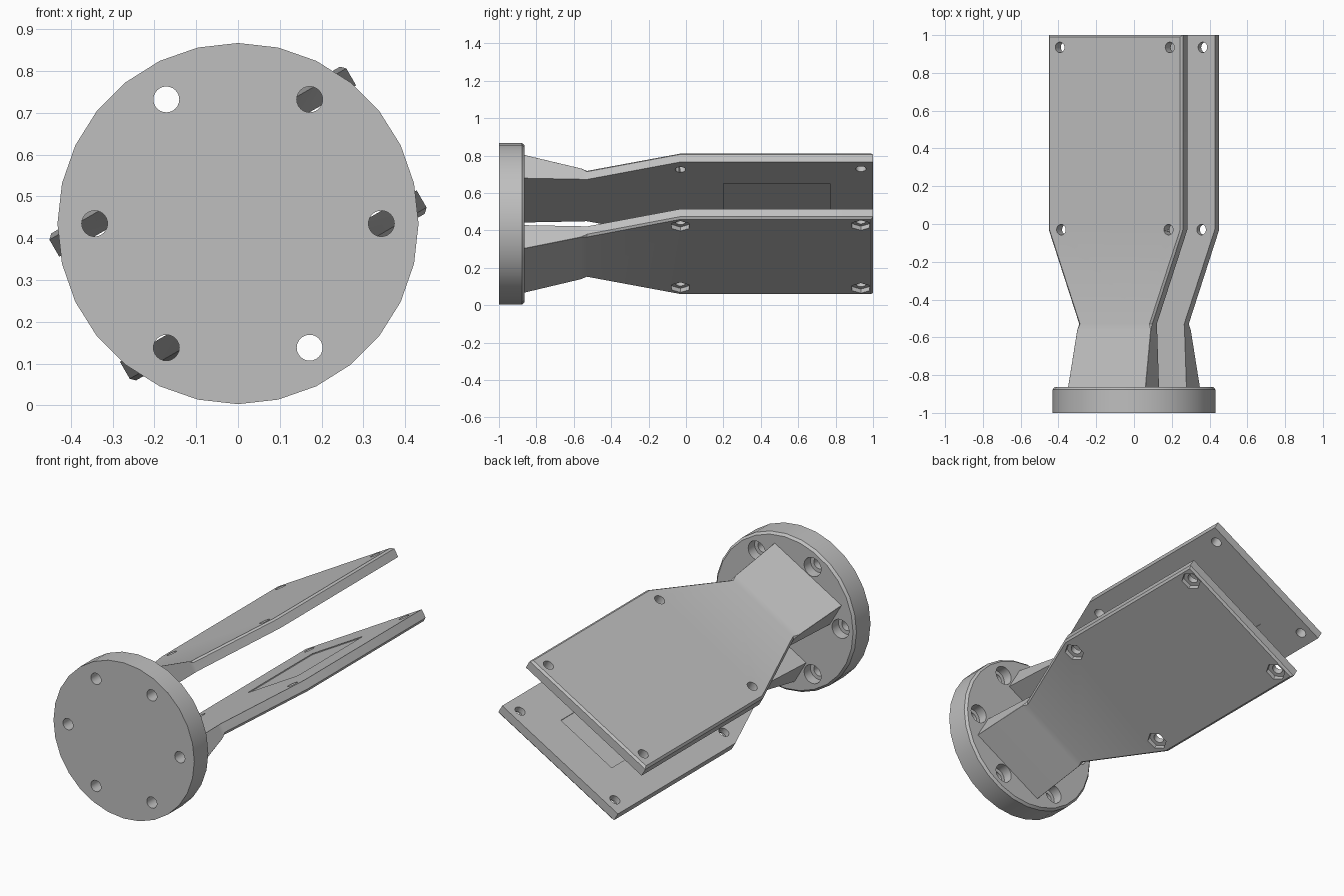
import bpy, bmesh, math
from mathutils import Matrix, Vector

if "Cube" in bpy.data.objects:
    bpy.data.objects.remove(bpy.data.objects["Cube"])

AXIS_Z = 0.435
TILT = math.radians(-30)

grey = bpy.data.materials.new("plain grey")
grey.use_nodes = True
grey.diffuse_color = (0.52, 0.52, 0.52, 1)
grey.node_tree.nodes["Principled BSDF"].inputs["Base Color"].default_value = (0.52, 0.52, 0.52, 1)


def loft(name, rings):
    """Closed solid through a list of rings with equal point counts."""
    bm = bmesh.new()
    loops = [[bm.verts.new(p) for p in ring] for ring in rings]
    n = len(loops[0])
    for a, b in zip(loops, loops[1:]):
        for i in range(n):
            j = (i + 1) % n
            bm.faces.new((a[i], a[j], b[j], b[i]))
    bm.faces.new(loops[0])
    bm.faces.new(loops[-1])
    bmesh.ops.recalc_face_normals(bm, faces=bm.faces)
    mesh = bpy.data.meshes.new(name)
    bm.to_mesh(mesh)
    bm.free()
    obj = bpy.data.objects.new(name, mesh)
    bpy.context.collection.objects.link(obj)
    mesh.materials.append(grey)
    return obj


def prism(bm, centre, radius, length, sides, axis):
    """Add a cylinder or hexagon cutter along Y or Z."""
    turn = Matrix.Rotation(math.pi / 2, 4, "X") if axis == "Y" else Matrix.Rotation(math.pi / 2, 4, "Z")
    bmesh.ops.create_cone(bm, cap_ends=True, segments=sides, radius1=radius, radius2=radius,
                          depth=length, matrix=Matrix.Translation(centre) @ turn)


def cut(obj, bm):
    """Subtract the solids in bm from obj and drop the cutter."""
    mesh = bpy.data.meshes.new("cutter")
    bm.to_mesh(mesh)
    bm.free()
    cutter = bpy.data.objects.new("cutter", mesh)
    cutter.hide_render = True
    bpy.context.collection.objects.link(cutter)
    mod = obj.modifiers.new("cut", "BOOLEAN")
    mod.object, mod.operation, mod.solver = cutter, "DIFFERENCE", "EXACT"
    graph = bpy.context.evaluated_depsgraph_get()
    result = bpy.data.meshes.new_from_object(obj.evaluated_get(graph))
    obj.modifiers.clear()
    obj.data = result
    bpy.data.objects.remove(cutter)


def smooth(obj):
    bpy.ops.object.select_all(action="DESELECT")
    obj.select_set(True)
    bpy.context.view_layer.objects.active = obj
    bpy.ops.object.shade_smooth_by_angle(angle=math.radians(30))


def circle(radius, y, sides=28):
    return [(radius * math.cos(i * math.tau / sides), y, radius * math.sin(i * math.tau / sides))
            for i in range(sides)]


# Round flange with a chamfered rear rim
flange = loft("mounting_flange", [circle(0.432, -1), circle(0.432, -0.877), circle(0.42, -0.864)])

# Six bolt holes, then their wider seats from the rear
for radius, y, length in ((0.031, -0.93, 0.3), (0.052, -0.84, 0.16)):
    bm = bmesh.new()
    for i in range(6):
        a = i * math.pi / 3
        prism(bm, Vector((0.343 * math.cos(a), y, 0.343 * math.sin(a))), radius, length, 24, "Y")
    cut(flange, bm)
flange.location.z = AXIS_Z
smooth(flange)


def section(y, half, edge, outer, bevel):
    """Plate cross-section: flat inside, chamfered outside."""
    return [(-half, y, 0.145), (half, y, 0.145), (half, y, edge),
            (half - bevel, y, outer), (bevel - half, y, outer), (-half, y, edge)]


def jaw(name, turn, hex_seats):
    plate = loft(name, [
        section(-0.87, 0.237, 0.289, 0.29, 0.001),
        section(-0.56, 0.225, 0.211, 0.212, 0.001),
        section(-0.53, 0.223, 0.193, 0.204, 0.011),
        section(-0.03, 0.41, 0.192, 0.203, 0.011),
        section(0.989, 0.41, 0.192, 0.203, 0.011),
        section(1.0, 0.41, 0.191, 0.192, 0.002)])
    spots = [(s * u, y) for s in (-1, 1) for u, y in ((0.336, 0.935), (0.328, -0.03))]

    # Corner screw holes
    bm = bmesh.new()
    for u, y in spots:
        prism(bm, Vector((u, y, 0.17)), 0.028, 0.2, 20, "Z")
    cut(plate, bm)

    # Hexagonal nut seats on the outside
    if hex_seats:
        bm = bmesh.new()
        for u, y in spots:
            prism(bm, Vector((u, y, 0.228)), 0.054, 0.1, 6, "Z")
        cut(plate, bm)

    # Shallow pocket on the inside
    bm = bmesh.new()
    bmesh.ops.create_cube(bm, size=1, matrix=Matrix.Translation((0, 0.485, 0.14))
                          @ Matrix.Diagonal((0.36, 0.57, 0.02, 1)))
    cut(plate, bm)

    plate.rotation_euler.y = turn
    plate.location.z = AXIS_Z
    smooth(plate)


jaw("upper_plate", TILT, False)
jaw("lower_plate", TILT + math.pi, True)
